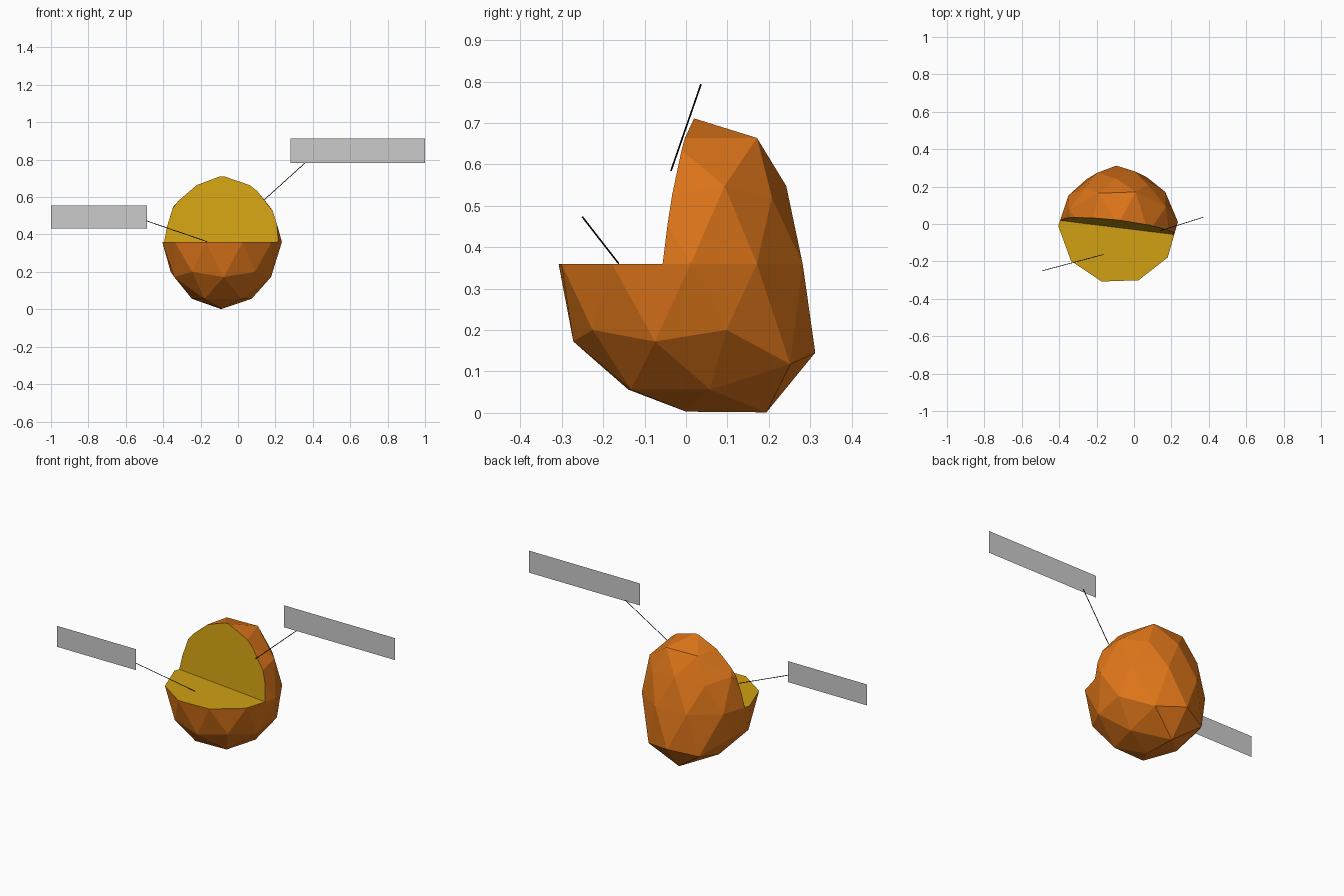
import bpy, bmesh, math
from mathutils import Vector, Matrix

if "Cube" in bpy.data.objects:
    bpy.data.objects.remove(bpy.data.objects["Cube"])


def material(name, rgb):
    m = bpy.data.materials.new(name)
    m.diffuse_color = (*rgb, 1)
    m.use_nodes = True
    m.node_tree.nodes["Principled BSDF"].inputs["Base Color"].default_value = m.diffuse_color
    return m


def finish(name, bm, *mats):
    me = bpy.data.meshes.new(name)
    bm.to_mesh(me)
    bm.free()
    for m in mats:
        me.materials.append(m)
    ob = bpy.data.objects.new(name, me)
    bpy.context.collection.objects.link(ob)
    return ob


orange = material("membrane_orange", (0.73, 0.18, 0.01))
yellow = material("cytoplasm_yellow", (0.63, 0.35, 0.006))
black = material("line_black", (0.005, 0.005, 0.005))

# Low-poly cell: icosphere, slightly dented at the back
FLOOR = 0.36
bm = bmesh.new()
bmesh.ops.create_icosphere(bm, subdivisions=2, radius=1,
                           matrix=Matrix.Rotation(math.radians(-16), 4, 'Z'))
for v in bm.verts:
    u = v.co.copy()
    angle = math.degrees(math.atan2(u.y, u.x))
    dy = dz = 0
    if -0.9 < u.z < -0.2 and abs(angle - 92) < 40:      # low bulge
        dy, dz = 0.026, -0.055
    elif abs(u.z) < 0.1 and u.y > 0.5:                  # flattened middle
        dy = -0.026
    elif 0.2 < u.z < 0.7 and abs(angle - 92) < 40:
        dy = -0.03
    elif 0.7 < u.z < 0.95 and u.y > 0.3:                # fuller top
        dy = 0.032
    v.co = Vector((-0.085 + 0.32 * u.x, 0.32 * u.y + dy, FLOOR + 0.357 * u.z + dz))

# Cut the front upper quarter away: level floor and slightly tilted wall
p = Vector((-0.405, 0.02, FLOOR))
n = (Vector((0.205, -0.055, FLOOR)) - p).cross(Vector((-0.09, 0.022, 0.715)) - p).normalized()
geom = bm.verts[:] + bm.edges[:] + bm.faces[:]
bmesh.ops.bisect_plane(bm, geom=geom, dist=1e-5, plane_co=p, plane_no=(0, 0, 1))
upper = [f for f in bm.faces if f.calc_center_median().z > FLOOR + 1e-4]
geom = list({v for f in upper for v in f.verts} | {e for f in upper for e in f.edges}) + upper
bmesh.ops.bisect_plane(bm, geom=geom, dist=1e-5, plane_co=p, plane_no=n)
doomed = [f for f in bm.faces
          if f.calc_center_median().z > FLOOR + 1e-4 and n.dot(f.calc_center_median() - p) > 1e-4]
bmesh.ops.delete(bm, geom=doomed, context='FACES')

# Cytoplasm faces closing the cut
rim = list({v for e in bm.edges if e.is_boundary for v in e.verts})


def cap(verts, normal):
    c = sum((v.co for v in verts), Vector()) / len(verts)
    a = (verts[0].co - c).normalized()
    b = normal.cross(a)
    verts.sort(key=lambda v: math.atan2((v.co - c).dot(b), (v.co - c).dot(a)))
    bm.faces.new(verts).material_index = 1


cap([v for v in rim if abs(v.co.z - FLOOR) < 1e-4], Vector((0, 0, 1)))
cap([v for v in rim if abs(n.dot(v.co - p)) < 1e-4], n)
finish("cell_body", bm, orange, yellow)


# Blank label plates
def plate(name, x0, x1, y, z0, z1):
    b = bmesh.new()
    b.faces.new([b.verts.new(c) for c in
                 ((x0, y, z0), (x1, y, z0), (x1, y, z1), (x0, y, z1))])
    finish(name, b)


plate("membrane_label_plate", 0.28, 1.0, 0.028, 0.783, 0.912)
plate("cytoplasm_label_plate", -1.0, -0.487, -0.25, 0.432, 0.555)


# Thin leader lines
def leader(name, a, b, r=0.002):
    a, b = Vector(a), Vector(b)
    d = b - a
    m = Matrix.Translation((a + b) / 2) @ d.to_track_quat('Z', 'Y').to_matrix().to_4x4()
    k = bmesh.new()
    bmesh.ops.create_cone(k, cap_ends=True, segments=6, radius1=r, radius2=r,
                          depth=d.length, matrix=m)
    finish(name, k, black)


leader("membrane_leader", (0.37, 0.036, 0.793), (0.14, -0.036, 0.585))
leader("cytoplasm_leader", (-0.49, -0.25, 0.473), (-0.163, -0.163, 0.361))
